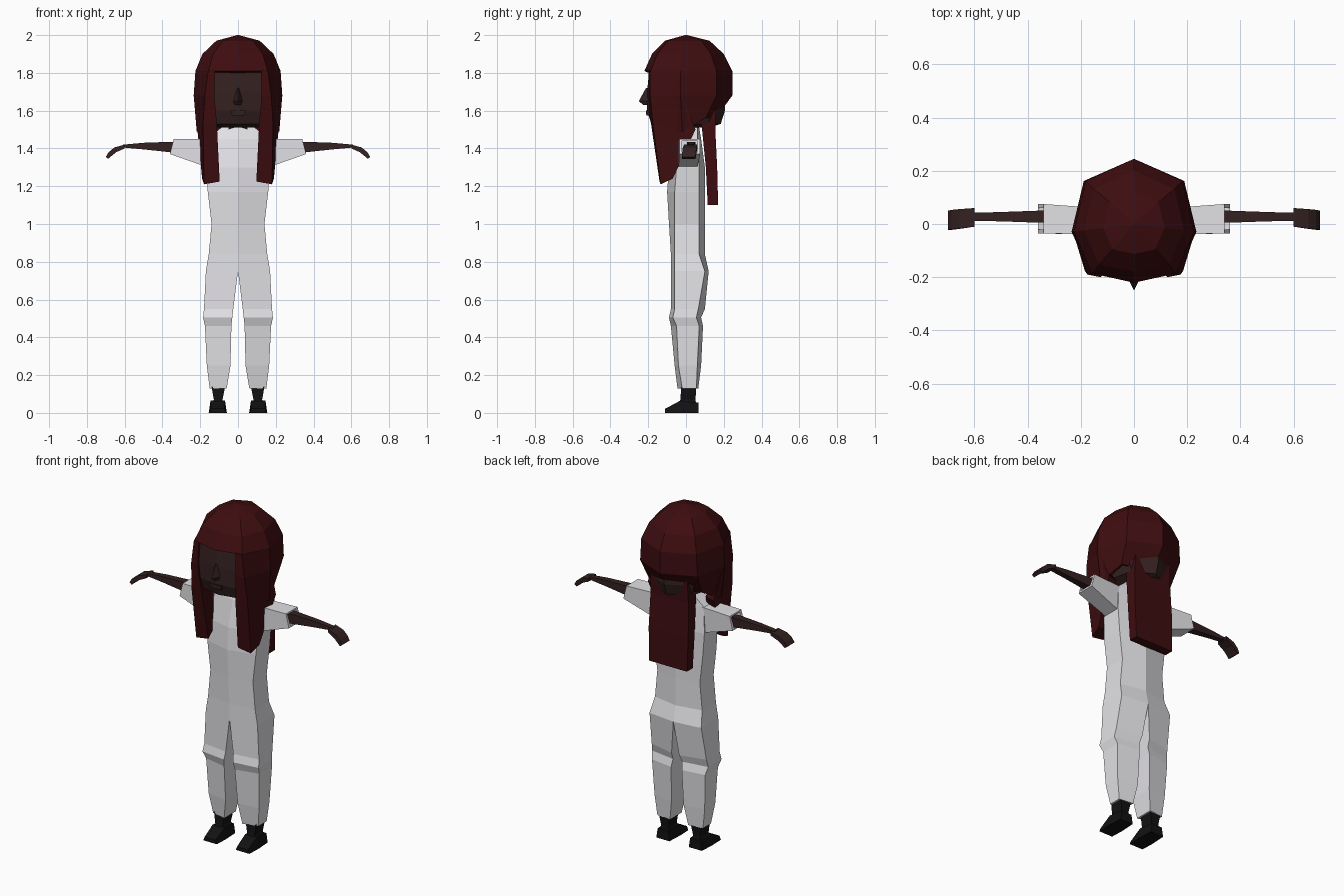
import bpy, bmesh
from mathutils import Vector

if "Cube" in bpy.data.objects:
    bpy.data.objects.remove(bpy.data.objects["Cube"])


def material(name, r, g, b):
    m = bpy.data.materials.new(name)
    m.use_nodes = True
    m.diffuse_color = (r, g, b, 1)
    bsdf = next(n for n in m.node_tree.nodes if n.type == "BSDF_PRINCIPLED")
    bsdf.inputs["Base Color"].default_value = (r, g, b, 1)
    return m


HAIR = material("dark_red_hair", .048, .004, .005)
SKIN = material("dark_brown_skin", .035, .015, .015)
CLOTH = material("white_cloth", .76, .75, .78)
SHOE = material("black_shoe", .006, .006, .006)


def finish(name, bm, mat, mirror):
    bmesh.ops.recalc_face_normals(bm, faces=bm.faces)
    mesh = bpy.data.meshes.new(name)
    bm.to_mesh(mesh)
    bm.free()
    mesh.materials.append(mat)
    ob = bpy.data.objects.new(name, mesh)
    bpy.context.collection.objects.link(ob)
    if mirror:
        mod = ob.modifiers.new("mirror", "MIRROR")
        mod.merge_threshold = .001
    return ob


def loft(name, rings, mat, mirror=False, caps=(True, True), drop=None):
    """Skin a list of equal-length point rings; drop(centre) removes faces."""
    bm = bmesh.new()
    rows = [[bm.verts.new(p) for p in ring] for ring in rings]
    n = len(rows[0])
    for a, b in zip(rows, rows[1:]):
        for i in range(n):
            j = (i + 1) % n
            bm.faces.new((a[i], a[j], b[j], b[i]))
    if caps[0]:
        bm.faces.new(rows[0])
    if caps[1]:
        bm.faces.new(rows[-1])
    if drop:
        gone = [f for f in bm.faces if drop(f.calc_center_median())]
        bmesh.ops.delete(bm, geom=gone, context="FACES")
    return finish(name, bm, mat, mirror)


def box_ring_x(x, y0, y1, z0, z1, lean=0):
    """Rectangle across x, its lower edge shifted outwards by lean."""
    return [(x + lean, y0, z0), (x + lean, y1, z0), (x, y1, z1), (x, y0, z1)]


def box_ring_z(z, x0, x1, y0, y1):
    return [(x0, y0, z), (x1, y0, z), (x1, y1, z), (x0, y1, z)]


def octagon(half, z, sx, sy, sag=0):
    """Mirror half an outline into a ring; the front part sags by sag."""
    pts = half + [(-x, y) for x, y in half[-2:0:-1]]
    return [(x * sx, y * sy, z - (sag if y < 0 else 0)) for x, y in pts]


# Overall: z, inner x, outer x, front inner y, front outer y, back outer y, back inner y
suit = [
    (1.51, 0, .09, -.03, -.01, .06, .07),
    (1.45, 0, .16, -.05, -.03, .06, .08),
    (1.3, 0, .17, -.09, -.05, .07, .1),
    (1.17, 0, .16, -.1, -.06, .07, .1),
    (1, 0, .14, -.09, -.06, .07, .1),
    (.84, 0, .155, -.08, -.06, .07, .1),
    (.75, 0, .17, -.08, -.06, .1, .12),
    (.55, .025, .18, -.08, -.06, .065, .1),
    (.505, .03, .185, -.09, -.07, .055, .08),
    (.46, .035, .175, -.08, -.05, .07, .09),
    (.25, .04, .165, -.06, -.04, .06, .08),
    (.13, .06, .15, -.045, -.02, .055, .065),
]
loft("overall", [[(xi, a, z), (xo, b, z), (xo, c, z), (xi, d, z)]
                 for z, xi, xo, a, b, c, d in suit],
     CLOTH, True, drop=lambda c: c.x < .001)

# Sleeves with a hollow cuff
loft("sleeves", [
    box_ring_x(.13, -.04, .06, 1.3, 1.45, .03),
    box_ring_x(.34, -.035, .075, 1.37, 1.45, .02),
    box_ring_x(.34, -.02, .06, 1.38, 1.44, .02),
    box_ring_x(.28, -.02, .06, 1.36, 1.44),
], CLOTH, True)

# Arms and curled hands
loft("arms", [
    box_ring_x(.27, .005, .05, 1.37, 1.43),
    box_ring_x(.36, .005, .05, 1.38, 1.435),
    box_ring_x(.5, .01, .045, 1.395, 1.43),
    box_ring_x(.61, .012, .042, 1.405, 1.42),
], SKIN, True)
loft("hands", [
    box_ring_x(.6, -.01, .06, 1.4, 1.42),
    box_ring_x(.655, -.017, .056, 1.38, 1.405, -.01),
    box_ring_x(.685, -.02, .053, 1.36, 1.38, -.015),
    box_ring_x(.7, -.022, .05, 1.345, 1.355, -.015),
], SKIN, True)

# Shoes: ankle, then foot with a low toe
loft("ankles", [
    box_ring_z(.14, .068, .14, -.025, .055),
    box_ring_z(.07, .082, .128, -.03, .05),
    box_ring_z(.04, .07, .14, -.04, .055),
], SHOE, True)
foot = []
for y, half, top in ((.065, .043, .055), (-.03, .048, .065), (-.11, .045, .022)):
    foot.append([(.107 - half, y, 0), (.107 + half, y, 0),
                 (.107 + half * .8, y, top), (.107 - half * .8, y, top)])
loft("shoes", foot, SHOE, True)

# Neck and head
loft("neck", [box_ring_z(1.43, -.05, .05, -.02, .06),
              box_ring_z(1.58, -.05, .05, -.03, .07)], SKIN)
head_half = [(0, .2), (.15, .13), (.19, -.03), (.14, -.175), (0, -.2)]
loft("head", [octagon(head_half, z, sx, sy) for z, sx, sy in (
    (1.92, .6, .6), (1.82, 1, .97), (1.7, 1, 1.03),
    (1.6, .97, 1.03), (1.53, .8, .92), (1.51, .55, .6))], SKIN)

# Nose and mouth wedges
loft("nose", [
    [(-.012, -.19, 1.72), (.012, -.19, 1.72), (0, -.212, 1.72)],
    [(-.03, -.19, 1.65), (.03, -.19, 1.65), (0, -.25, 1.65)],
    [(-.025, -.19, 1.63), (.025, -.19, 1.63), (0, -.225, 1.63)],
], SKIN)
loft("mouth", [box_ring_z(1.6, -.04, .04, -.212, -.18),
               box_ring_z(1.575, -.03, .03, -.21, -.18)], SKIN)

# Hair cap, open in front of the face
cap_half = [(0, .25), (.185, .165), (.23, -.03), (.16, -.19), (0, -.225)]
cap_rings = [octagon(cap_half, z, sx, sy, sag) for z, sx, sy, sag in (
    (2, .02, .02, 0), (1.97, .5, .5, 0), (1.9, .82, .8, 0), (1.81, .98, .98, 0),
    (1.68, 1.02, .98, 0), (1.56, .95, .63, .07))]
cap = loft("hair_cap", cap_rings, HAIR, caps=(True, False),
           drop=lambda c: c.z < 1.8 and c.y < -.15 and abs(c.x) < .1)
shell = cap.modifiers.new("thickness", "SOLIDIFY")
shell.thickness = .025

# Long locks framing the face
loft("front_locks", [
    [(.225, -.03, 1.81), (.158, -.19, 1.81), (.122, -.197, 1.815), (.14, -.1, 1.81)],
    [(.232, -.02, 1.68), (.175, -.19, 1.68), (.125, -.2, 1.68), (.15, -.1, 1.68)],
    [(.215, .05, 1.5), (.185, -.175, 1.53), (.112, -.185, 1.53), (.15, .03, 1.5)],
    [(.19, -.07, 1.24), (.18, -.135, 1.21), (.097, -.14, 1.225), (.12, -.07, 1.24)],
], HAIR, True)

# Broad strand down the back
loft("back_strand", [
    box_ring_z(1.64, -.12, .12, .07, .16),
    box_ring_z(1.5, -.125, .125, .085, .155),
    box_ring_z(1.3, -.13, .13, .105, .165),
    box_ring_z(1.1, -.125, .125, .115, .17),
], HAIR)
